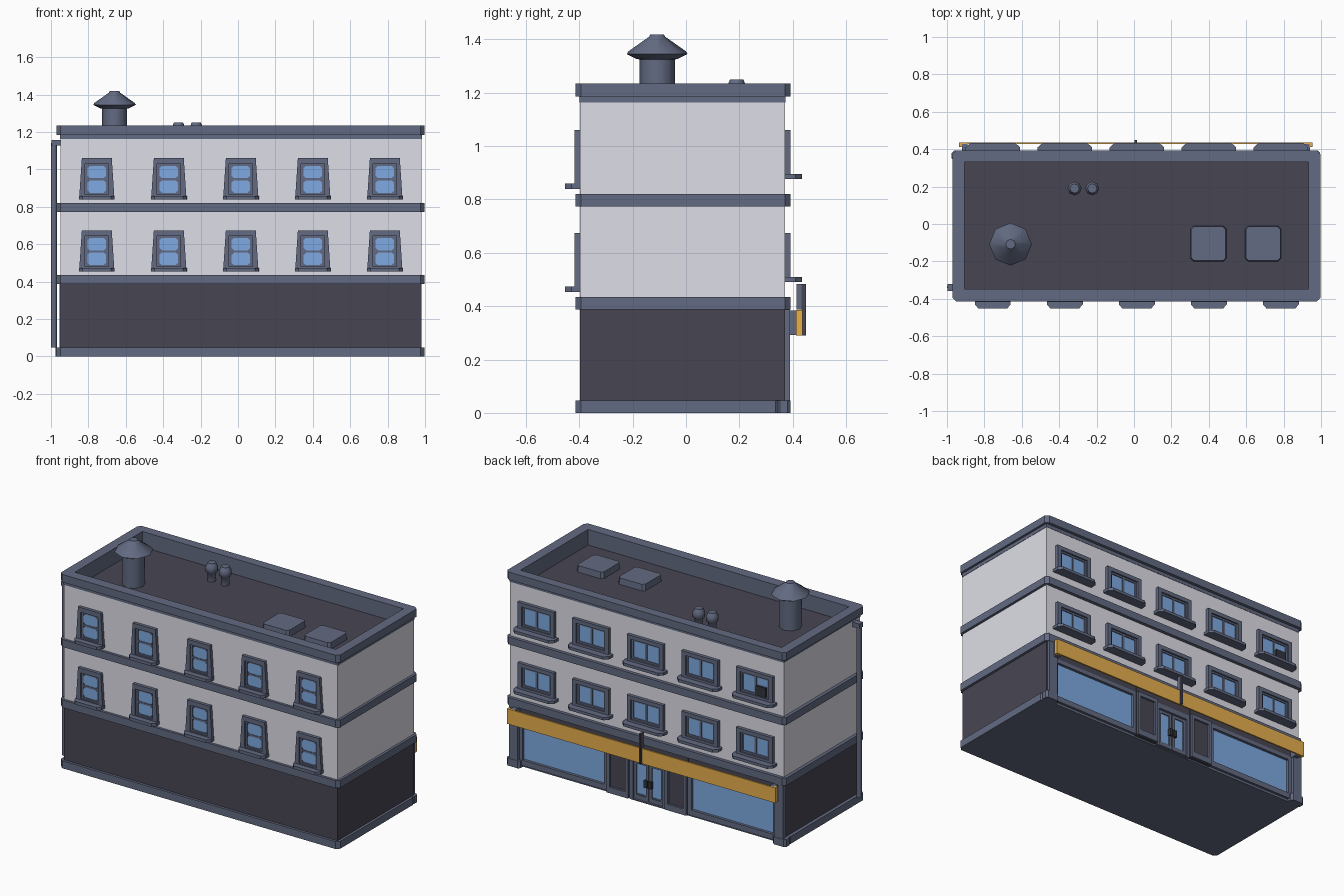
import bpy, bmesh, math

if "Cube" in bpy.data.objects:
    bpy.data.objects.remove(bpy.data.objects["Cube"])

def mat(name, r, g, b):
    m = bpy.data.materials.new(name)
    m.diffuse_color = (r, g, b, 1)
    m.use_nodes = True
    m.node_tree.nodes["Principled BSDF"].inputs["Base Color"].default_value = m.diffuse_color
    return m

TRIM = mat("slate_trim", .125, .147, .225)
WALL = mat("pale_wall", .73, .73, .80)
DARK = mat("dark_stone", .064, .06, .085)
GLASS = mat("blue_glass", .21, .40, .76)
GOLD = mat("ochre_sign", .80, .43, .075)
BLACK = mat("near_black", .033, .036, .05)

def finish(name, bm, m, smooth=False):
    bmesh.ops.recalc_face_normals(bm, faces=bm.faces)
    me = bpy.data.meshes.new(name)
    bm.to_mesh(me)
    bm.free()
    me.materials.append(m)
    if smooth:
        for p in me.polygons:
            p.use_smooth = True
        me.set_sharp_from_angle(angle=math.radians(50))
    o = bpy.data.objects.new(name, me)
    bpy.context.collection.objects.link(o)
    return o

def put(bm, pts, w, axis):
    return [bm.verts.new((u, v, w) if axis == 'z' else (u, w, v)) for u, v in pts]

def prism(name, pts, a, b, m, axis='z', top=None):
    """Solid from profile pts, between a and b along axis; top = optional end profile"""
    bm = bmesh.new()
    p, q = put(bm, pts, a, axis), put(bm, top or pts, b, axis)
    bm.faces.new(p)
    bm.faces.new(q)
    for i in range(len(p)):
        j = (i + 1) % len(p)
        bm.faces.new((p[i], p[j], q[j], q[i]))
    return finish(name, bm, m)

def ring(name, outer, inner, a, b, m, axis='z'):
    """Hollow frame between two profiles with equal point counts"""
    bm = bmesh.new()
    oa, ob = put(bm, outer, a, axis), put(bm, outer, b, axis)
    ia, ib = put(bm, inner, a, axis), put(bm, inner, b, axis)
    for i in range(len(outer)):
        j = (i + 1) % len(outer)
        for s, t in ((oa, ob), (ob, ib), (ib, ia), (ia, oa)):
            bm.faces.new((s[i], s[j], t[j], t[i]))
    return finish(name, bm, m)

def rect(x0, x1, y0, y1, c=0):
    if not c:
        return [(x0, y0), (x1, y0), (x1, y1), (x0, y1)]
    return [(x0 + c, y0), (x1 - c, y0), (x1, y0 + c), (x1, y1 - c),
            (x1 - c, y1), (x0 + c, y1), (x0, y1 - c), (x0, y0 + c)]

def box(name, x0, x1, y0, y1, z0, z1, m):
    return prism(name, rect(x0, x1, y0, y1), z0, z1, m)

def turned(name, cx, cy, prof, m, n=8):
    """Low-poly lathe from (radius, z) points"""
    bm = bmesh.new()
    rows = [[bm.verts.new((cx + r * math.cos(2 * math.pi * k / n),
                           cy + r * math.sin(2 * math.pi * k / n), z)) for k in range(n)]
            for r, z in prof]
    bm.faces.new(rows[0])
    bm.faces.new(rows[-1])
    for p, q in zip(rows, rows[1:]):
        for k in range(n):
            j = (k + 1) % n
            bm.faces.new((p[k], p[j], q[j], q[k]))
    return finish(name, bm, m, True)

# main masses
X0, X1, Y0, Y1 = -.949, .981, -.398, .371
BAND = rect(-.97, .997, -.414, .392, .02)
box("ground_floor", X0, X1, Y0, .345, .02, .41, DARK)
box("upper_walls", X0, X1, Y0, Y1, .41, 1.13, WALL)
prism("lower_band", BAND, .387, .435, TRIM)
prism("middle_band", BAND, .773, .82, TRIM)

# base course, open under the shop windows
prism("base_course", rect(-.97, .997, -.414, .355, .02), 0, .047, TRIM)

# parapet and roof
LINER = rect(-.906, .933, -.347, .332)
box("roof_deck", -.93, .96, -.37, .35, 1.12, 1.135, DARK)
ring("parapet_wall", rect(X0, X1, Y0, Y1), rect(-.92, .95, -.36, .345), 1.13, 1.163, WALL)
ring("cornice_strip", rect(X0 - .002, X1 + .002, Y0 - .002, Y1 + .002),
     rect(-.92, .95, -.36, .345), 1.163, 1.187, TRIM)
ring("parapet_liner", rect(-.921, .951, -.361, .346), LINER, 1.13, 1.233, TRIM)
ring("parapet_cap", BAND, rect(-.906, .933, -.347, .332, .001), 1.185, 1.234, TRIM)

# roof equipment
turned("chimney", -.66, -.108, [(.067, 1.13), (.067, 1.325), (.078, 1.327), (.114, 1.345),
                                (.108, 1.355), (.03, 1.41), (.026, 1.418)], TRIM)
for i, x in enumerate((-.318, -.223)):
    turned(f"roof_vent_{i}", x, .19, [(.026, 1.13), (.026, 1.185), (.037, 1.195), (.037, 1.225),
                                      (.03, 1.237), (.025, 1.25)], TRIM)
for i, x in enumerate((.302, .594)):
    prism(f"skylight_{i}", rect(x, x + .192, -.2, -.01, .015), 1.13, 1.175, TRIM,
          top=rect(x + .004, x + .188, -.196, -.014, .015))

# drainpipe with elbow at the left
turned("drainpipe", -.984, -.338, [(.016, .047), (.016, 1.14)], TRIM)
box("drainpipe_elbow", -.998, -.94, -.357, -.32, 1.128, 1.157, TRIM)

# windows on both long sides
for i in range(5):
    cx = -.755 + .385 * i
    for k, dz in enumerate((0, -.386)):
        n = f"{k}_{i}"
        # front: tapered surround with two panes
        z0, z1 = .85 + dz, 1.06 + dz
        ring("front_surround_" + n, [(cx - .094, z0), (cx + .094, z0), (cx + .08, z1), (cx - .08, z1)],
             rect(cx - .062, cx + .062, z0 + .016, z1 - .03), -.39, -.418, TRIM, 'y')
        ring("front_sash_" + n, rect(cx - .064, cx + .064, z0 + .014, z1 - .028),
             rect(cx - .049, cx + .049, z0 + .025, z1 - .04), -.39, -.409, TRIM, 'y')
        box("front_sash_back_" + n, cx - .055, cx + .055, -.401, -.39, z0 + .02, z1 - .035, TRIM)
        box("front_sash_bar_" + n, cx - .055, cx + .055, -.408, -.39, z0 + .091, z0 + .103, TRIM)
        for p, zz in enumerate((z0 + .025, z0 + .103)):
            prism(f"front_pane_{p}_" + n, rect(cx - .049, cx + .049, zz, zz + .066, .012),
                  -.398, -.405, GLASS, 'y')
        prism("front_sill_" + n, [(cx - .096, -.39), (cx - .096, -.43), (cx - .076, -.453),
                                  (cx + .076, -.453), (cx + .096, -.43), (cx + .096, -.39)],
              z0 - .011, z0 + .009, TRIM)
        # back: wide surround with two side-by-side panes
        z0 = .885 + dz
        ring("back_surround_" + n, rect(cx - .128, cx + .128, z0, z1),
             rect(cx - .1, cx + .1, z0 + .025, z1 - .025), .36, .392, TRIM, 'y')
        ring("back_sash_" + n, rect(cx - .102, cx + .102, z0 + .023, z1 - .023),
             rect(cx - .088, cx + .088, z0 + .036, z1 - .036), .36, .382, TRIM, 'y')
        box("back_sash_bar_" + n, cx - .007, cx + .007, .36, .381, z0 + .03, z1 - .03, TRIM)
        box("back_pane_" + n, cx - .09, cx + .09, .36, .376, z0 + .034, z1 - .034, GLASS)
        prism("back_sill_" + n, [(cx - .145, .36), (cx - .145, .41), (cx - .12, .434),
                                 (cx + .12, .434), (cx + .145, .41), (cx + .145, .36)],
              z0 - .008, z0 + .01, TRIM)
box("cooling_unit", -.835, -.765, .37, .391, .915, .975, BLACK)

# shopfront at the back, mirrored about the door
C = .01
for s, side in ((-1, "left"), (1, "right")):
    def span(a, b):
        return sorted((C + s * a, C + s * b))
    a, b = span(.905, .965)
    e0, e1 = (X0, b) if s < 0 else (a, X1)
    box("end_wall_" + side, e0, e1, .34, .371, .01, .41, DARK)
    box("end_pilaster_" + side, a, b, .36, .39, .04, .39, TRIM)
    a, b = span(.89, .985)
    prism("end_plinth_" + side, rect(a, b, .34, .392, .012), 0, .047, TRIM)
    a, b = span(.285, .905)
    ring("shop_frame_" + side, rect(a, b, .015, .3), rect(a + .022, b - .022, .05, .275),
         .34, .371, TRIM, 'y')
    box("shop_glass_" + side, a + .015, b - .015, .34, .354, .045, .28, GLASS)
    a, b = span(.125, .285)
    box("door_pier_" + side, a, b, .34, .373, .01, .39, DARK)
    ring("pier_frame_" + side, rect(a + .005, b - .005, .012, .3),
         rect(a + .025, b - .025, .05, .275), .36, .386, TRIM, 'y')
    # door leaves
    a, b = span(.003, .105)
    ring("door_leaf_" + side, rect(a, b, .012, .255), rect(a + .018, b - .018, .04, .238),
         .34, .36, TRIM, 'y')
    box("door_glass_" + side, a + .01, b - .01, .34, .353, .03, .245, GLASS)
    a, b = span(.004, .026)
    box("door_handle_" + side, a, b, .355, .374, .105, .15, BLACK)
    # sign end brackets and returns
    a, b = span(.90, .93)
    box("sign_bracket_" + side, a, b, .37, .43, .292, .384, TRIM)
    a, b = span(.929, .945)
    box("sign_return_" + side, a, b, .412, .436, .29, .386, GOLD)
ring("door_frame", rect(C - .125, C + .125, .005, .29), rect(C - .105, C + .105, .011, .258),
     .34, .371, TRIM, 'y')
box("shop_lintel", X0, X1, .34, .37, .29, .41, DARK)
box("sign_board", -.935, .955, .427, .437, .29, .386, GOLD)
box("blade_sign_post", C - .006, C + .006, .433, .45, .29, .483, DARK)
box("blade_sign", C - .006, C + .006, .415, .435, .387, .483, TRIM)
